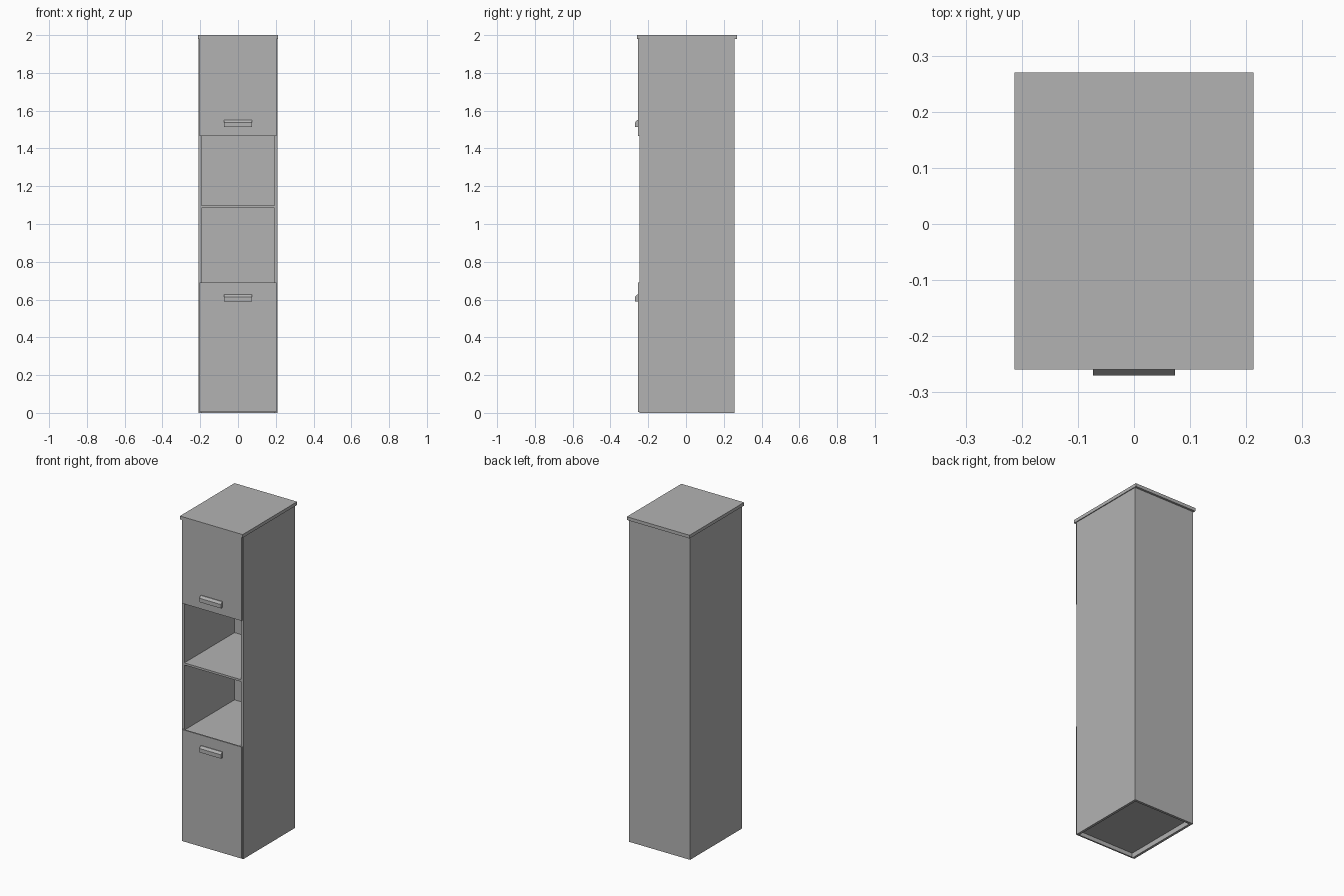
import bpy
import bmesh

cube = bpy.data.objects.get("Cube")
if cube:
    bpy.data.objects.remove(cube, do_unlink=True)

grey = bpy.data.materials.new("plain_grey")
grey.use_nodes = True
colour = (0.45, 0.45, 0.45, 1)
grey.diffuse_color = colour
grey.node_tree.nodes["Principled BSDF"].inputs["Base Color"].default_value = colour


def prism(name, profile, x0, x1):
    """Extrude a (y, z) profile along x."""
    bm = bmesh.new()
    face = bm.faces.new([bm.verts.new((x0, y, z)) for y, z in profile])
    ext = bmesh.ops.extrude_face_region(bm, geom=[face])["geom"]
    verts = [v for v in ext if isinstance(v, bmesh.types.BMVert)]
    bmesh.ops.translate(bm, verts=verts, vec=(x1 - x0, 0, 0))
    bmesh.ops.recalc_face_normals(bm, faces=bm.faces)
    mesh = bpy.data.meshes.new(name)
    bm.to_mesh(mesh)
    bm.free()
    mesh.materials.append(grey)
    obj = bpy.data.objects.new(name, mesh)
    bpy.context.collection.objects.link(obj)
    return obj


def box(name, x0, x1, y0, y1, z0, z1):
    return prism(name, [(y0, z0), (y1, z0), (y1, z1), (y0, z1)], x0, x1)


HALF, INNER = 0.208, 0.193      # outer and inner half width
FRONT, BACK = -0.245, 0.257     # carcass depth
BACK_IN = 0.242
TOP = 1.98

# Carcass
box("left_side", INNER, HALF, FRONT, BACK, 0, TOP)
box("right_side", -HALF, -INNER, FRONT, BACK, 0, TOP)
box("back_panel", -INNER, INNER, BACK_IN, BACK, 0, TOP)
box("top_board", -0.213, 0.213, -0.259, 0.27, TOP, 2)

# Horizontal boards, given by their underside and upper side
boards = {
    "bottom_board": (0.03, 0.045),
    "niche_floor": (0.67, 0.685),
    "niche_shelf": (1.085, 1.098),
    "niche_ceiling": (1.47, 1.485),
}
for name, (low, high) in boards.items():
    box(name, -INNER, INNER, FRONT, BACK_IN, low, high)

# Doors with chamfered bar handles
for name, low, high, grip in (("lower", 0.005, 0.69, 0.59),
                              ("upper", 1.465, TOP, 1.513)):
    box(name + "_door", -0.203, 0.203, -0.254, FRONT, low, high)
    prism(name + "_handle",
          [(-0.254, grip), (-0.27, grip), (-0.27, grip + 0.024),
           (-0.259, grip + 0.037), (-0.254, grip + 0.037)], -0.073, 0.073)
